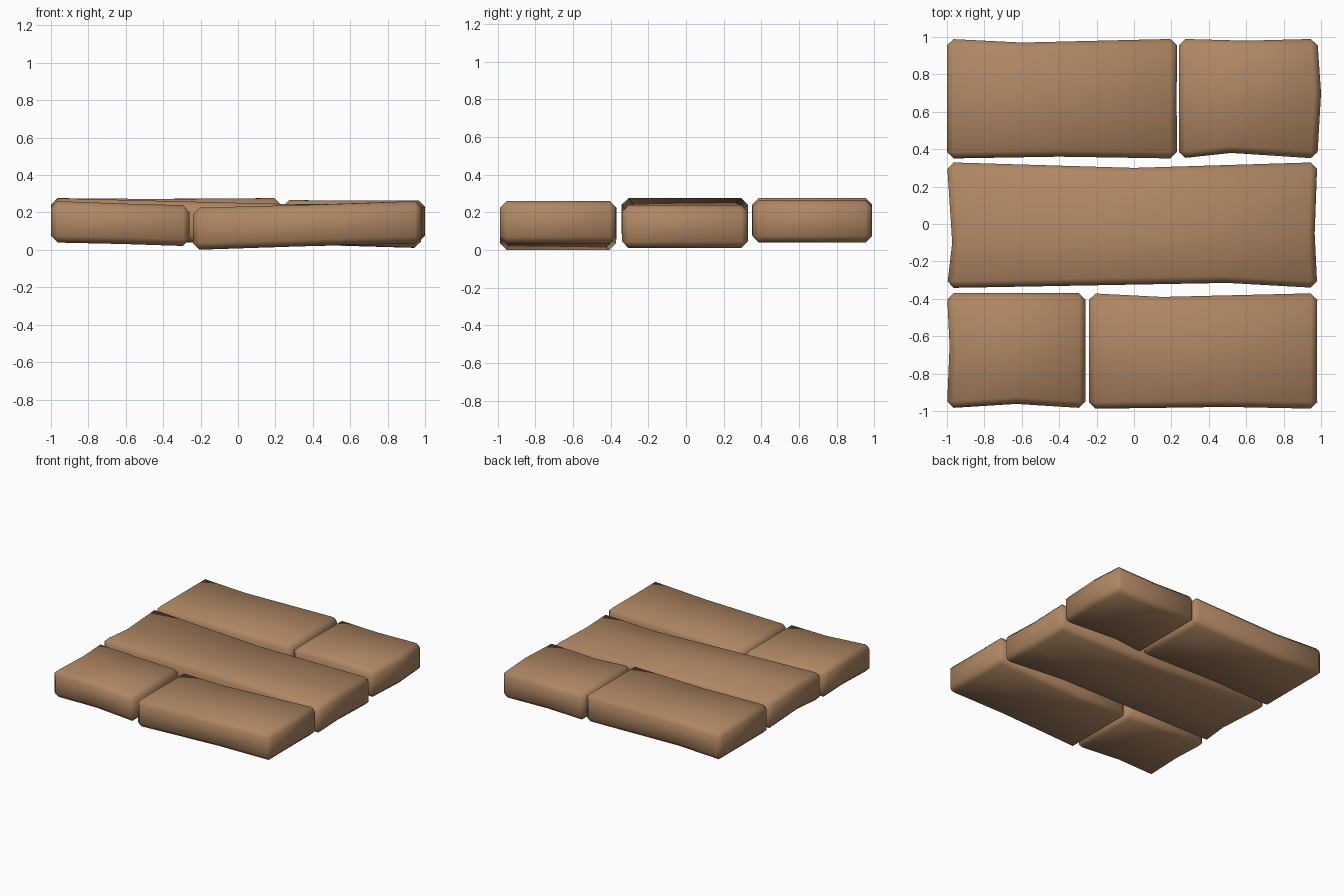
import bpy, bmesh

if "Cube" in bpy.data.objects:
    bpy.data.objects.remove(bpy.data.objects["Cube"])

mat = bpy.data.materials.new("brown_wood")
mat.diffuse_color = (0.43, 0.24, 0.125, 1)
mat.use_nodes = True
mat.node_tree.nodes["Principled BSDF"].inputs["Base Color"].default_value = mat.diffuse_color


def plank(name, xs, ys, z_left, z_right, front, back, left, right, dip=0.008):
    """Chamfered slab; front/back/left/right are the (x, y) of each side's kink.
    z_left and z_right are (bottom, top) heights at the two ends."""
    (x0, x1), (y0, y1) = xs, ys
    mid = ((front[0] + back[0]) / 2, (left[1] + right[1]) / 2)
    grid = [[(x0, y0), front, (x1, y0)],
            [left, mid, right],
            [(x0, y1), back, (x1, y1)]]
    bm = bmesh.new()
    layers = []
    for k in (0, 1):
        layer = []
        for row in grid:
            line = []
            for i, (x, y) in enumerate(row):
                t = (x - x0) / (x1 - x0)
                z = z_left[k] * (1 - t) + z_right[k] * t
                if i == 1:
                    z += dip * (1 - 2 * k)
                line.append(bm.verts.new((x, y, z)))
            layer.append(line)
        layers.append(layer)
    lo, hi = layers
    # top and bottom
    for j in range(2):
        for i in range(2):
            for g in (lo, hi):
                bm.faces.new((g[j][i], g[j][i + 1], g[j + 1][i + 1], g[j + 1][i]))
    # sides
    ring = [(0, 0), (0, 1), (0, 2), (1, 2), (2, 2), (2, 1), (2, 0), (1, 0)]
    for (a, b), (c, d) in zip(ring, ring[1:] + ring[:1]):
        bm.faces.new((lo[a][b], lo[c][d], hi[c][d], hi[a][b]))
    bmesh.ops.recalc_face_normals(bm, faces=bm.faces)
    me = bpy.data.meshes.new(name)
    bm.to_mesh(me)
    bm.free()
    me.materials.append(mat)
    me.shade_smooth()
    ob = bpy.data.objects.new(name, me)
    bpy.context.collection.objects.link(ob)
    bev = ob.modifiers.new("chamfer", 'BEVEL')
    bev.width = 0.035
    bev.segments = 1
    bev.limit_method = 'ANGLE'
    bev.angle_limit = 0.8


# back row
plank("back_long_plank", (-1, 0.23), (0.35, 0.99), (0.045, 0.277), (0.045, 0.277),
      (-0.4, 0.36), (-0.6, 0.97), (-1, 0.65), (0.228, 0.67), 0.005)
plank("back_short_plank", (0.24, 0.98), (0.35, 0.99), (0.04, 0.267), (0.04, 0.265),
      (0.52, 0.38), (0.6, 0.98), (0.24, 0.67), (1.0, 0.7), 0.003)
# middle row
plank("middle_plank", (-1, 0.98), (-0.342, 0.33), (0.05, 0.277), (0.01, 0.238),
      (0.5, -0.315), (0.0, 0.3), (-0.972, -0.1), (0.966, -0.05))
# front row
plank("front_short_plank", (-1, -0.26), (-0.985, -0.37), (0.04, 0.262), (0.02, 0.238),
      (-0.63, -0.962), (-0.6, -0.37), (-0.986, -0.65), (-0.26, -0.68), 0.002)
plank("front_long_plank", (-0.24, 0.98), (-0.988, -0.37), (0.0, 0.225), (0.035, 0.262),
      (0.5, -0.978), (0.15, -0.39), (-0.24, -0.68), (0.978, -0.68), 0.003)
